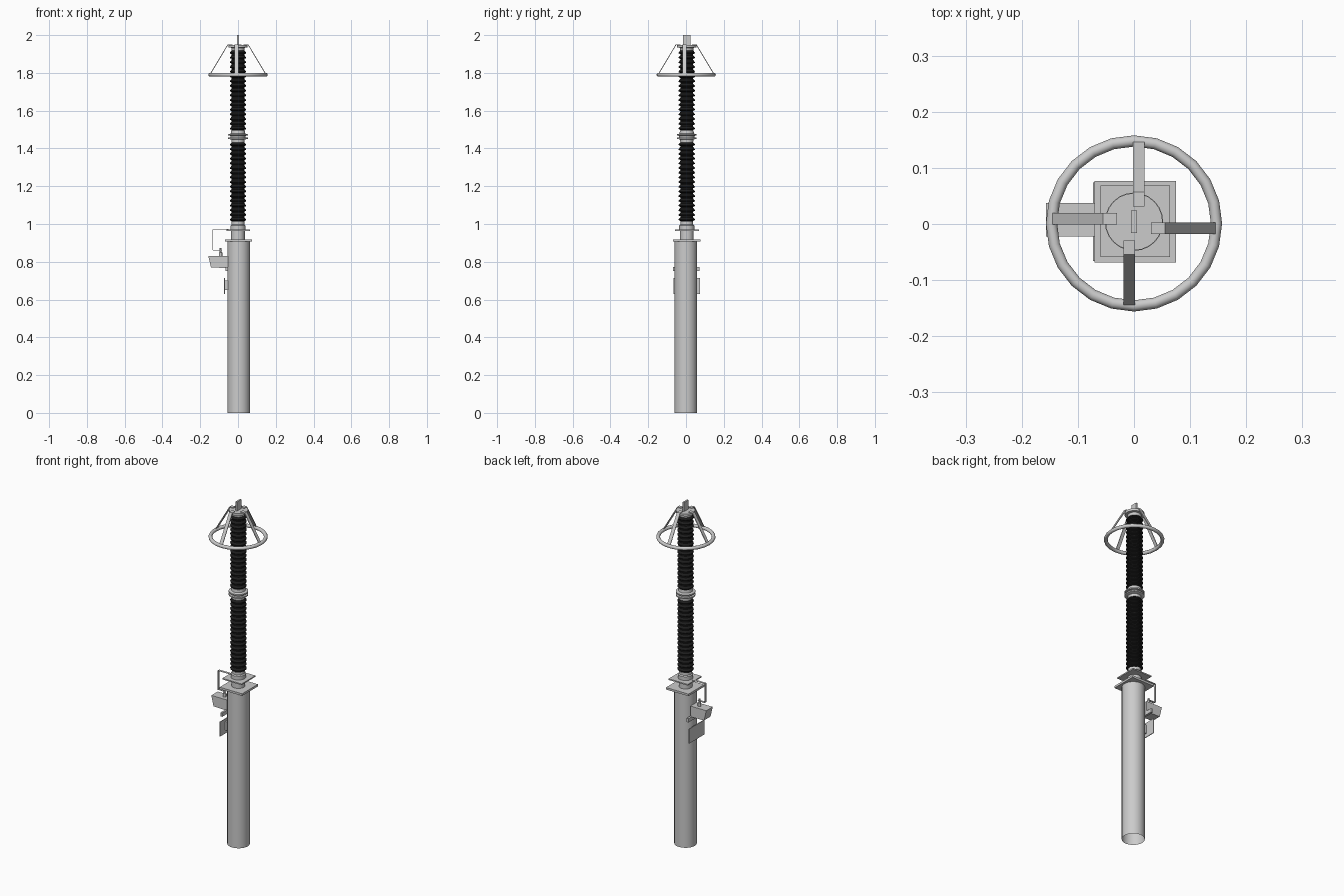
import bpy, bmesh, math
from mathutils import Matrix, Vector

if "Cube" in bpy.data.objects:
    bpy.data.objects.remove(bpy.data.objects["Cube"])

SY = 0.004  # y of the insulator stack axis


def new_obj(name, bm, mat=None, smooth=None):
    bmesh.ops.recalc_face_normals(bm, faces=bm.faces)
    me = bpy.data.meshes.new(name)
    bm.to_mesh(me)
    bm.free()
    ob = bpy.data.objects.new(name, me)
    bpy.context.collection.objects.link(ob)
    if mat:
        me.materials.append(mat)
    if smooth:
        bpy.ops.object.select_all(action='DESELECT')
        bpy.context.view_layer.objects.active = ob
        ob.select_set(True)
        bpy.ops.object.shade_smooth_by_angle(angle=math.radians(smooth))
    return ob


def lathe(name, profile, x=0, y=SY, sides=24, mat=None):
    """Spin (radius, z) points around a vertical axis."""
    bm = bmesh.new()
    rings = []
    for r, z in profile:
        rings.append([bm.verts.new((x + r * math.cos(t), y + r * math.sin(t), z))
                      for t in (2 * math.pi * i / sides for i in range(sides))]
                     if r > 0 else [bm.verts.new((x, y, z))] * sides)
    for a, b in zip(rings, rings[1:]):
        for i in range(sides):
            j = (i + 1) % sides
            vs = list(dict.fromkeys((a[i], a[j], b[j], b[i])))
            bm.faces.new(vs)
    return new_obj(name, bm, mat, 35)


def box(name, x0, x1, y0, y1, z0, z1):
    bm = bmesh.new()
    m = Matrix.Translation(((x0 + x1) / 2, (y0 + y1) / 2, (z0 + z1) / 2))
    bmesh.ops.create_cube(bm, size=1, matrix=m @ Matrix.Diagonal((x1 - x0, y1 - y0, z1 - z0, 1)))
    return new_obj(name, bm)


def prism(name, pts, y0, y1):
    """Extrude an xz outline along y."""
    bm = bmesh.new()
    f = bm.faces.new([bm.verts.new((x, y0, z)) for x, z in pts])
    g = bmesh.ops.extrude_face_region(bm, geom=[f])['geom']
    bmesh.ops.translate(bm, vec=(0, y1 - y0, 0), verts=[v for v in g if isinstance(v, bmesh.types.BMVert)])
    return new_obj(name, bm)


def strip(name, path, width, thick, off=0, angle=0, y=0):
    """Flat bent strip following an xz path, turned about z."""
    n = len(path)
    P = [Vector(p) for p in path]
    sides = []
    for i in range(n):
        d = (P[min(i + 1, n - 1)] - P[max(i - 1, 0)]).normalized()
        sides.append(Vector((-d.y, d.x)) * thick / 2)
    outline = [p + s for p, s in zip(P, sides)] + [p - s for p, s in zip(P[::-1], sides[::-1])]
    ob = prism(name, outline, off - width / 2, off + width / 2)
    ob.data.transform(Matrix.Translation((0, y, 0)) @ Matrix.Rotation(angle, 4, 'Z'))
    return ob


black = bpy.data.materials.new("black_rubber")
black.diffuse_color = (0.012, 0.012, 0.012, 1)
black.use_nodes = True
black.node_tree.nodes["Principled BSDF"].inputs["Base Color"].default_value = black.diffuse_color

# Support column (open tube) and square plates
lathe("support_column", [(0.06, 0.0), (0.06, 0.908)], x=0.004, y=-0.001)
box("column_top_plate", -0.07, 0.075, -0.069, 0.077, 0.907, 0.919)
box("insulator_base_plate", -0.06, 0.064, -0.059, 0.069, 0.963, 0.970)

# Short insulating neck between the plates
lathe("neck", [(0, 0.918), (0.036, 0.918), (0.036, 0.964), (0, 0.964)])

# Metal end fittings
lathe("lower_fitting", [(0, 0.969), (0.04, 0.969), (0.04, 0.992), (0.034, 0.997), (0.034, 1.012), (0, 1.012)])
lathe("middle_fitting", [(0, 1.43), (0.034, 1.43), (0.035, 1.447), (0.052, 1.451), (0.052, 1.458),
                         (0.041, 1.459), (0.041, 1.467), (0.052, 1.468), (0.052, 1.475),
                         (0.038, 1.479), (0.036, 1.495), (0, 1.495)])
lathe("upper_fitting", [(0, 1.915), (0.034, 1.915), (0.036, 1.933), (0.051, 1.934), (0.051, 1.947), (0, 1.947)])


# Shedded insulators
def insulator(name, z0, z1, count=17):
    core, shed = 0.034, 0.0435
    h = (z1 - z0) / count
    prof = [(0, z0)]
    for i in range(count):
        z = z0 + i * h
        prof += [(core, z), (core, z + 0.25 * h), (shed, z + 0.42 * h), (shed, z + 0.58 * h)]
    prof += [(core, z1), (0, z1)]
    lathe(name, prof, mat=black)


insulator("lower_insulator", 1.01, 1.432)
insulator("upper_insulator", 1.492, 1.918)

# Terminal blade on top
box("terminal_blade", -0.005, 0.005, -0.016, 0.024, 1.945, 2.0)

# Grading ring
R, r, segs = 0.147, 0.010, 24
ring = lathe("grading_ring", [(R + r * math.cos(a), 1.79 + r * math.sin(a))
                              for a in (2 * math.pi * k / 12 for k in range(13))], y=0.001)
bm = bmesh.new()
bm.from_mesh(ring.data)
bmesh.ops.remove_doubles(bm, verts=bm.verts, dist=1e-5)
bm.to_mesh(ring.data)
bm.free()

# Four bent arms holding the ring, set off-centre like a pinwheel
for k in range(4):
    strip(f"ring_arm_{k + 1}", [(0.03, 1.949), (0.054, 1.949), (0.146, 1.795)],
          0.020, 0.004, off=-0.0085, angle=k * math.pi / 2, y=0.001)

# Counter box, its bracket and the sign plate on the left side
prism("counter_box", [(-0.157, 0.83), (-0.143, 0.77), (-0.062, 0.767), (-0.062, 0.83)], -0.022, 0.037)
box("counter_bracket", -0.066, -0.054, -0.069, 0.072, 0.75, 0.772)
box("counter_back_plate", -0.066, -0.054, -0.022, 0.037, 0.76, 0.83)
box("sign_plate", -0.073, -0.069, -0.066, 0.074, 0.63, 0.715)
box("sign_mount", -0.070, -0.05, -0.02, 0.02, 0.65, 0.70)

# Counter terminal and the earth strap up to the base plate
lathe("counter_terminal", [(0, 0.828), (0.009, 0.828), (0.009, 0.85), (0.005, 0.851), (0.005, 0.872), (0, 0.872)],
      x=-0.092, y=0.008, sides=12)
strip("earth_strap", [(-0.05, 0.972), (-0.132, 0.972), (-0.133, 0.971), (-0.133, 0.862), (-0.132, 0.861), (-0.086, 0.861)],
      0.014, 0.002, off=0.009)
